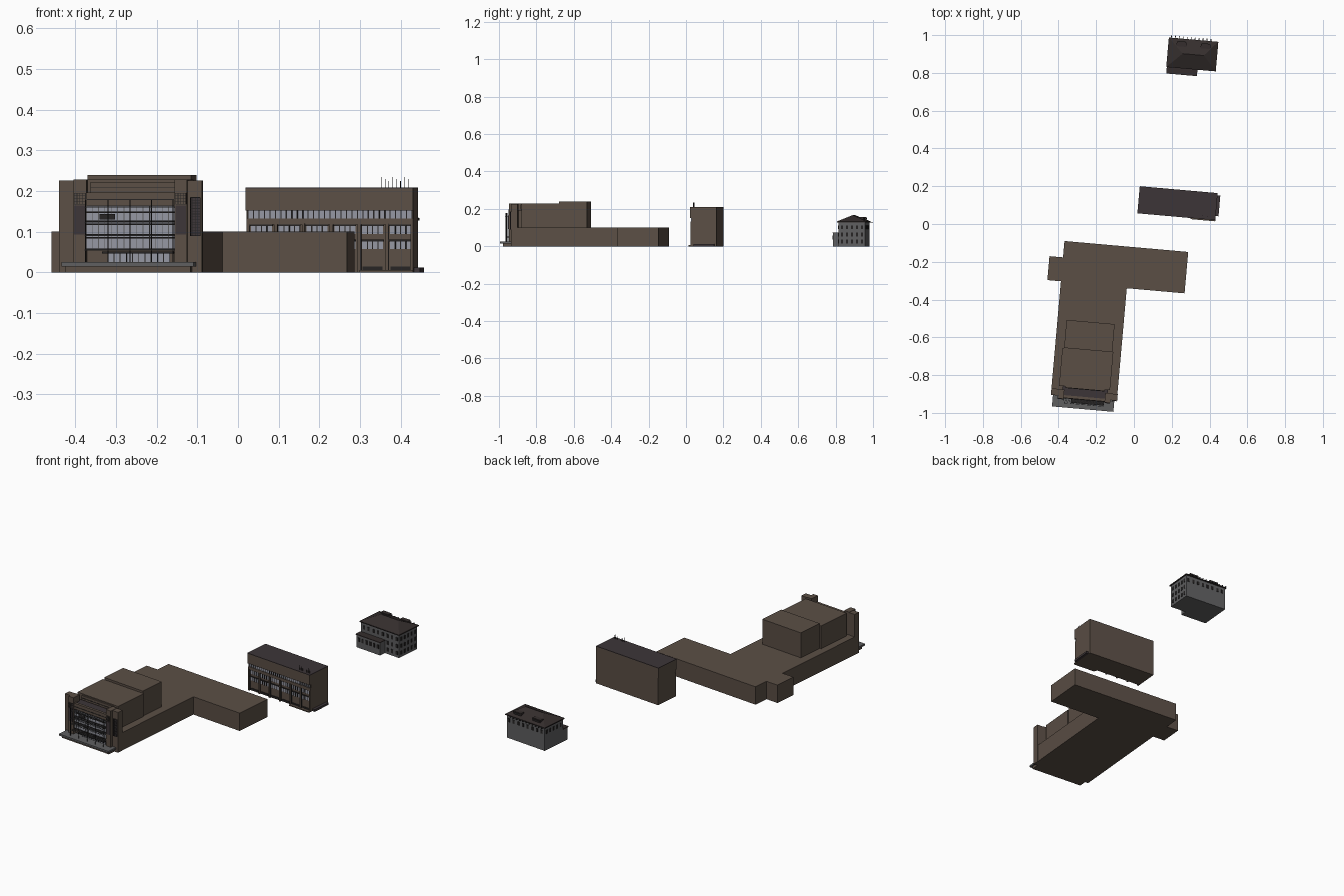
import bpy, bmesh, math
from mathutils import Vector, Matrix

if "Cube" in bpy.data.objects:
    bpy.data.objects.remove(bpy.data.objects["Cube"])

TURN = math.radians(-5.05)   # whole site is turned slightly


def mat(name, r, g, b):
    m = bpy.data.materials.new(name)
    m.diffuse_color = (r, g, b, 1)
    m.use_nodes = True
    m.node_tree.nodes["Principled BSDF"].inputs["Base Color"].default_value = m.diffuse_color
    return m


BROWN = mat("brown_wall", 0.105, 0.078, 0.060)
ROOF = mat("dark_flat_roof", 0.046, 0.036, 0.039)
GLASS = mat("pale_glass", 0.30, 0.31, 0.36)
DARK = mat("dark_frame", 0.02, 0.018, 0.018)
GREY = mat("grey_wall", 0.115, 0.115, 0.118)
TILE = mat("dark_tile", 0.035, 0.027, 0.026)


def finish(name, bm, material):
    bmesh.ops.recalc_face_normals(bm, faces=bm.faces)
    me = bpy.data.meshes.new(name)
    bm.to_mesh(me)
    bm.free()
    me.materials.append(material)
    ob = bpy.data.objects.new(name, me)
    ob.rotation_euler.z = TURN
    bpy.context.collection.objects.link(ob)
    return ob


def boxes(name, material, *items):
    """Each item: x0, x1, y0, y1, z0, z1"""
    bm = bmesh.new()
    for x0, x1, y0, y1, z0, z1 in items:
        m = Matrix.Translation(((x0 + x1) / 2, (y0 + y1) / 2, (z0 + z1) / 2))
        bmesh.ops.create_cube(bm, size=1, matrix=m @ Matrix.Diagonal((x1 - x0, y1 - y0, z1 - z0, 1)))
    return finish(name, bm, material)


def bars(name, material, pairs, t):
    """Thin square bars between point pairs"""
    bm = bmesh.new()
    for p, q in pairs:
        p, q = Vector(p), Vector(q)
        d = q - p
        m = Matrix.Translation((p + q) / 2) @ d.to_track_quat('Z', 'Y').to_matrix().to_4x4()
        bmesh.ops.create_cube(bm, size=1, matrix=m @ Matrix.Diagonal((t, t, d.length, 1)))
    return finish(name, bm, material)


def prism(name, material, outline, z0, z1):
    bm = bmesh.new()
    f = bm.faces.new([bm.verts.new((x, y, z0)) for x, y in outline])
    top = bmesh.ops.extrude_face_region(bm, geom=[f])
    bmesh.ops.translate(bm, vec=(0, 0, z1 - z0), verts=[v for v in top["geom"] if isinstance(v, bmesh.types.BMVert)])
    return finish(name, bm, material)


# ---------- Theatre: L-shaped base and stepped hall ----------
prism("theatre_base", BROWN, [(-.359, -.122), (.299, -.122), (.299, -.342), (-.008, -.342),
                              (-.008, -.935), (-.359, -.935)], 0, .1)
boxes("west_annex", BROWN, (-.431, -.359, -.336, -.209, 0, .1))
boxes("theatre_hall", BROWN, (-.32, -.049, -.888, -.686, .1, .228))
boxes("theatre_stage_tower", BROWN, (-.311, -.055, -.686, -.537, .1, .24))

# Facade: wall behind the glass, pylons, beams
boxes("facade_wall", BROWN, (-.30, -.06, -.94, -.888, .1, .19))
boxes("facade_recess_roof", ROOF, (-.30, -.06, -.935, -.888, .19, .193))
boxes("facade_beams", BROWN, (-.29, -.072, -.95, -.935, .163, .197), (-.285, -.077, -.895, -.888, .197, .222))
boxes("beam_shadow_lines", DARK, (-.29, -.072, -.952, -.95, .178, .180), (-.29, -.072, -.952, -.95, .162, .165),
      (-.285, -.077, -.897, -.895, .207, .209))
boxes("outer_pylons", BROWN, (-.359, -.322, -.94, -.905, 0, .226), (-.042, -.006, -.94, -.905, 0, .226))
boxes("inner_pylons", BROWN, (-.322, -.29, -.955, -.905, 0, .228), (-.072, -.042, -.955, -.905, 0, .228))
boxes("pylon_dark_panels", ROOF, (-.32, -.292, -.958, -.955, .093, .165), (-.070, -.044, -.958, -.955, .093, .165),
      (-.034, -.010, -.943, -.94, .09, .184))

# Lattice grilles on the pylons
grille = []
for x0, x1, y, z0, z1 in ((-.32, -.292, -.957, .168, .195), (-.07, -.044, -.957, .168, .195),
                          (-.034, -.01, -.945, .09, .184)):
    n = round((z1 - z0) / .0065)
    for i in range(n + 1):
        z = z0 + (z1 - z0) * i / n
        grille.append(((x0, y, z), (x1, y, z)))
    for i in range(5):
        x = x0 + (x1 - x0) * i / 4
        grille.append(((x, y, z0), (x, y, z1)))
bars("pylon_grilles", DARK, grille, .0016)

# Glass curtain wall with space-frame in front
GX0, GX1 = -.292, -.072
boxes("curtain_glass", GLASS, (GX0, GX1, -.947, -.94, .055, .163))
boxes("curtain_transoms", DARK, *[(GX0, GX1, -.951, -.947, z - .002, z + .002) for z in (.057, .085, .093, .118, .126, .148)])
boxes("curtain_sign_opening", DARK, (-.258, -.22, -.951, -.947, .130, .143))
frame = []
N = 14
step = (GX1 - GX0) / N
for z in (.055, .09, .122, .16):
    frame.append(((GX0, -.977, z), (GX1, -.977, z)))
    for i in range(N):
        a = GX0 + i * step
        frame += [((a, -.947, z), (a + step / 2, -.977, z)), ((a + step / 2, -.977, z), (a + step, -.947, z))]
for i in range(N + 1):
    x = GX0 + i * step
    frame.append(((x, -.949, .055), (x, -.949, .163)))
bars("curtain_space_frame", GREY, frame, .0016)
bars("curtain_columns", DARK, [((x, -.977, .022), (x, -.977, .178)) for x in (-.29, -.235, -.18, -.127, -.074)], .0025)

# Entrance and terrace
boxes("entrance_canopy", DARK, (-.25, -.075, -.972, -.94, .046, .051))
boxes("entrance_glass", GLASS, (-.238, -.085, -.945, -.935, .024, .046))
bars("entrance_mullions", DARK, [((-.238 + i * .0153, -.946, .024), (-.238 + i * .0153, -.946, .046))
                                 for i in range(11)], .002)
boxes("terrace_slab", GREY, (-.348, -.021, -1.0, -.935, .015, .025))
boxes("terrace_base", BROWN, (-.34, -.03, -.985, -.935, 0, .015))

# ---------- Middle block ----------
BX0, BX1, BY0, BY1 = .015, .427, .07, .202
boxes("office_body", BROWN, (BX0, BX1, BY0, BY1, 0, .152))
boxes("office_fascia", BROWN, (BX0 - .002, BX1, .058, BY1, .152, .206))
boxes("office_roof", ROOF, (BX0 - .002, BX1, .058, BY1, .206, .209))
boxes("office_east_step", ROOF, (BX1, .442, .08, .19, 0, .012))
boxes("office_front_step", BROWN, (BX0 + .28, BX1, .052, BY0, 0, .006))
bay = (BX1 - BX0) / 6
pilasters, panes, dark_openings, mull = [], [], [], []
for i in range(6):
    x = BX0 + i * bay
    pilasters.append((x, x + .007, .061, BY0, 0, .12))
    for z0, z1 in ((.094, .115), (.057, .077)):
        panes.append((x + .011, x + bay - .006, .067, BY0, z0, z1))
        dark_openings.append((x + .009, x + bay - .004, .066, BY0, z1 - .001, z1 + .004))
        mull += [((x + .011 + k * .013, .066, z0), (x + .011 + k * .013, .066, z1)) for k in range(1, 4)]
    dark_openings.append((x + .012, x + bay - .008, .067, BY0, .004, .014))
    dark_openings.append((x + .007, x + .0085, .063, BY0, 0, .12))
pilasters.append((BX1 - .006, BX1, .061, BY0, 0, .12))
pilasters.append((BX0, BX1, .063, BY0, .118, .133))
boxes("office_pilasters", BROWN, *pilasters)
boxes("office_windows", GLASS, *panes)
boxes("office_dark_openings", DARK, *dark_openings)
boxes("office_strip_window", GLASS, (BX0 + .004, BX1 - .004, .066, BY0, .133, .152))
mull += [((BX0 + .004 + k * .0135, .065, .133), (BX0 + .004 + k * .0135, .065, .152)) for k in range(31)]
bars("office_mullions", DARK, mull, .0026)
bars("roof_antennas", DARK, [((.347 + k * .0095, .075, .208), (.347 + k * .0095, .075, .235 - .005 * (k % 3)))
                             for k in range(8)], .0013)

# ---------- Villa with hip roof ----------
VX0, VX1, VY0, VY1 = .103, .354, .85, .993
boxes("villa_body", GREY, (VX0, VX1, VY0, VY1, 0, .13))
boxes("villa_front_annex", GREY, (VX0, .26, .812, VY0, 0, .07))
boxes("villa_annex_roof", TILE, (VX0 - .003, .263, .809, VY0, .07, .074))
boxes("villa_eaves", TILE, (.097, .36, .843, 1.0, .128, .133))
bm = bmesh.new()
c = [bm.verts.new(p) for p in ((.097, .843, .133), (.36, .843, .133), (.36, 1.0, .133), (.097, 1.0, .133))]
r = [bm.verts.new(p) for p in ((.177, .921, .167), (.29, .921, .167))]
for f in ((c[0], c[1], r[1], r[0]), (c[1], c[2], r[1]), (c[2], c[3], r[0], r[1]), (c[3], c[0], r[0]), c[::-1]):
    bm.faces.new(f)
finish("villa_hip_roof", bm, TILE)
boxes("villa_dormers", TILE, *[(x - .026, x + .026, .958, .982, .138, .156) for x in (.167, .295)])
boxes("villa_dormer_windows", DARK, *[(x - .02, x + .02, .982, .985, .142, .152) for x in (.167, .295)])
boxes("villa_gutter_brackets", DARK, *[(.108 + k * .021, .112 + k * .021, 1.0, 1.012, .128, .131) for k in range(11)])

# Villa windows: rows on each side
win, t = [], .0025
for z in (.092, .053, .015):
    h = z + .02
    for k in range(8):
        x = VX0 + .014 + k * .031
        if z > .08 or x > .262:
            win.append((x, x + .012, VY0 - t, VY0, z, h))
        if z > .08:
            win.append((x, x + .012, VY1, VY1 + t, z, h))
    for k in range(5):
        y = VY0 + .014 + k * .027
        win.append((VX1, VX1 + t, y, y + .01, z, h))
        if z > .08:
            win.append((VX0 - t, VX0, y, y + .01, z, h))
win += [(VX0 + .012 + k * .025, VX0 + .024 + k * .025, .812 - t, .812, .035, .057) for k in range(6)]
boxes("villa_windows", DARK, *win)
